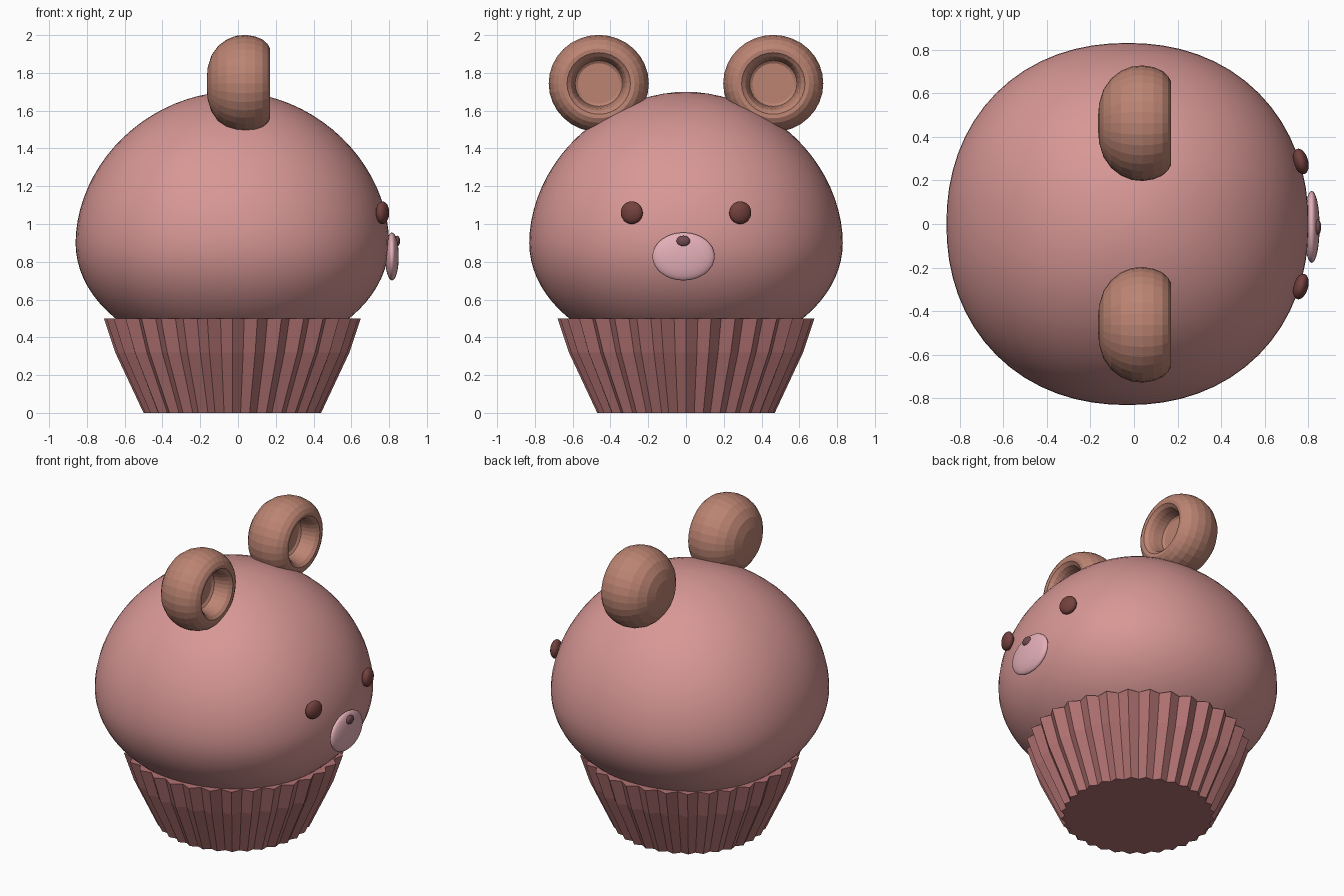
import bpy, bmesh, math
from mathutils import Matrix

if "Cube" in bpy.data.objects:
    bpy.data.objects.remove(bpy.data.objects["Cube"])

CX = -0.03  # body axis sits slightly behind centre


def material(name, rgb):
    m = bpy.data.materials.new(name)
    m.diffuse_color = (*rgb, 1)
    m.use_nodes = True
    m.node_tree.nodes["Principled BSDF"].inputs["Base Color"].default_value = m.diffuse_color
    return m


def finish(bm, name, mat, smooth):
    bmesh.ops.recalc_face_normals(bm, faces=bm.faces)
    me = bpy.data.meshes.new(name)
    bm.to_mesh(me)
    bm.free()
    me.materials.append(mat)
    for p in me.polygons:
        p.use_smooth = smooth
    ob = bpy.data.objects.new(name, me)
    bpy.context.collection.objects.link(ob)
    return ob


def loft(name, rings, mat, smooth=False, matrix=None):
    """Skin a list of closed point rings and cap both ends."""
    bm = bmesh.new()
    loops = [[bm.verts.new(p) for p in ring] for ring in rings]
    n = len(loops[0])
    for a, b in zip(loops, loops[1:]):
        for i in range(n):
            j = (i + 1) % n
            bm.faces.new((a[i], a[j], b[j], b[i]))
    bm.faces.new(loops[0])
    bm.faces.new(loops[-1])
    if matrix:
        bm.transform(matrix)
    return finish(bm, name, mat, smooth)


def ellipsoid(name, centre, size, mat, yaw=0.0):
    bm = bmesh.new()
    bmesh.ops.create_uvsphere(bm, u_segments=32, v_segments=16, radius=1)
    bm.transform(Matrix.Translation(centre) @ Matrix.Rotation(yaw, 4, 'Z')
                 @ Matrix.Diagonal((*size, 1)))
    return finish(bm, name, mat, True)


def angles(n):
    return [2 * math.pi * i / n for i in range(n)]


frosting = material("frosting", (0.68, 0.31, 0.30))
paper = material("paper", (0.45, 0.17, 0.17))
ear_brown = material("ear_brown", (0.50, 0.23, 0.17))
eye_brown = material("eye_brown", (0.17, 0.053, 0.048))
muzzle_pink = material("muzzle_pink", (0.78, 0.43, 0.48))
nose_brown = material("nose_brown", (0.17, 0.07, 0.08))

# Pleated paper cup: zigzag rings of (height, outer radius, inner radius)
PLEATS = 32
cup = []
for z, ro, ri in [(0, 0.47, 0.445), (0.32, 0.62, 0.585), (0.5, 0.68, 0.64)]:
    cup.append([(CX + (ri if i % 2 else ro) * math.cos(a),
                 (ri if i % 2 else ro) * math.sin(a), z)
                for i, a in enumerate(angles(PLEATS * 2))])
loft("paper_cup", cup, paper)

# Domed head: slightly squared cross-section, flatter underside
P = 2.15
head = []
STEPS = 40
for k in range(STEPS + 1):
    t = -math.pi / 2 + math.pi * k / STEPS
    t = max(-1.555, min(1.555, t))
    c, s = math.cos(t), math.sin(t)
    if s < 0:
        r, z = 0.83 * c, 0.9 + 0.6 * s
    else:
        r, z = 0.83 * c ** (2 / 1.92), 0.9 + 0.8 * s ** (2 / 1.92)
    ring = []
    for a in angles(64):
        ca, sa = math.cos(a), math.sin(a)
        q = r / (abs(ca) ** P + abs(sa) ** P) ** (1 / P)
        ring.append((CX + q * ca, q * sa, z))
    head.append(ring)
loft("head", head, frosting, smooth=True)

# Ears: round back, thick rolled rim, dished front; (x, radius) profile
EAR = [(-0.165, 0.03), (-0.16, 0.09), (-0.14, 0.155), (-0.105, 0.205),
       (-0.06, 0.24), (-0.01, 0.26), (0.04, 0.265), (0.09, 0.257),
       (0.13, 0.24), (0.157, 0.215), (0.17, 0.19), (0.168, 0.168),
       (0.15, 0.148), (0.12, 0.136), (0.085, 0.13), (0.06, 0.125), (0.05, 0.11)]
ear_rings = [[(x, r * math.cos(a), 0.97 * r * math.sin(a)) for a in angles(32)]
             for x, r in EAR]

for side, label in ((-1, "right"), (1, "left")):
    loft("ear_" + label, ear_rings, ear_brown,
         matrix=Matrix.Translation((0, side * 0.462, 1.744)))
    ellipsoid("eye_" + label, (0.765, side * 0.287, 1.06),
              (0.033, 0.06, 0.06), eye_brown, yaw=side * 0.28)

# Muzzle and nose
ellipsoid("muzzle", (0.815, -0.013, 0.828), (0.036, 0.165, 0.127), muzzle_pink)
ellipsoid("nose", (0.842, -0.014, 0.91), (0.016, 0.036, 0.028), nose_brown)
